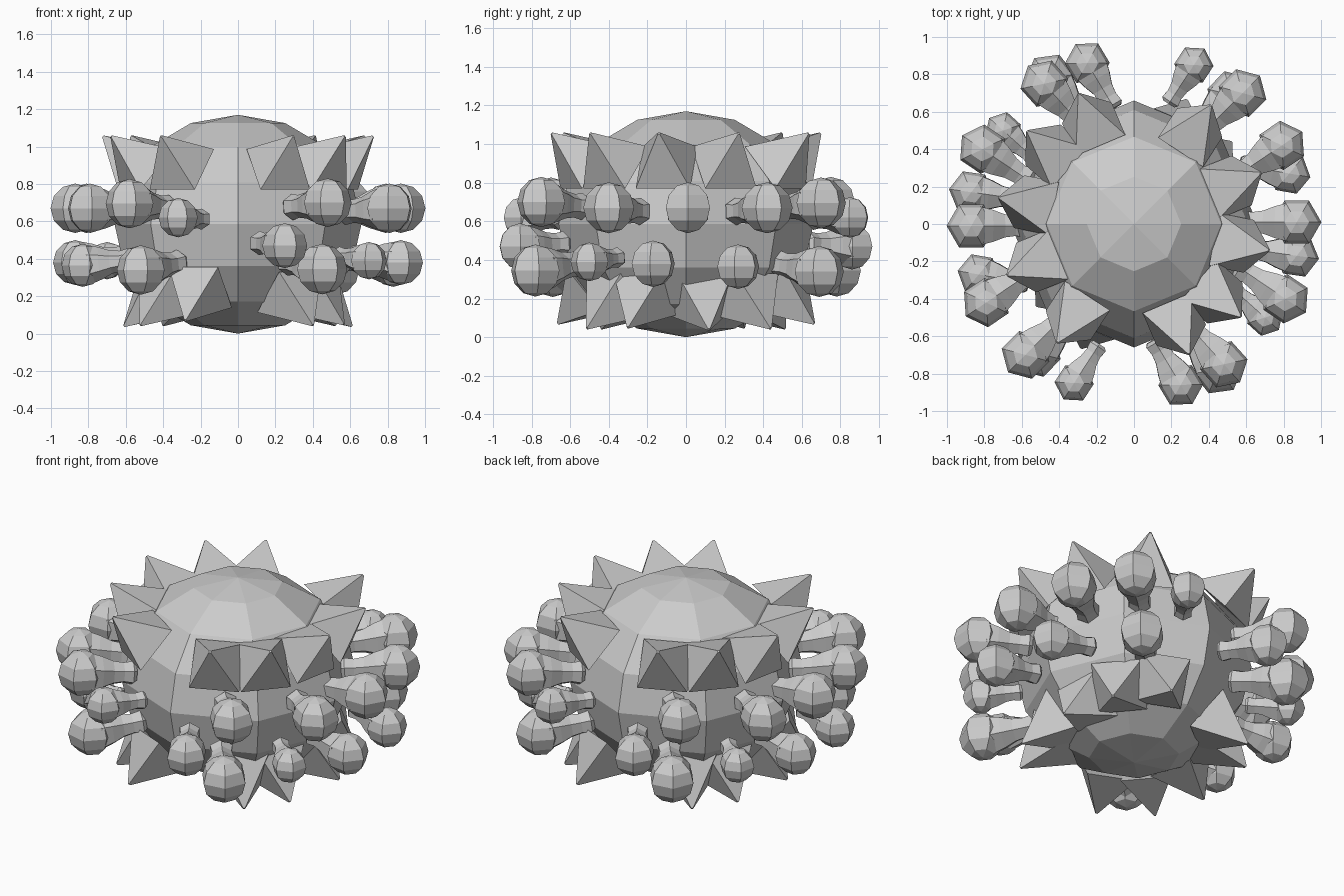
import bpy
import bmesh
from math import radians, cos, sin
from mathutils import Matrix, Vector

if "Cube" in bpy.data.objects:
    bpy.data.objects.remove(bpy.data.objects["Cube"])

grey = bpy.data.materials.new("plain_grey")
grey.use_nodes = True
GREY = (0.6, 0.6, 0.6, 1)
grey.diffuse_color = GREY
grey.node_tree.nodes["Principled BSDF"].inputs["Base Color"].default_value = GREY

MID = 0.585


def finish(bm, name):
    bmesh.ops.recalc_face_normals(bm, faces=bm.faces)
    mesh = bpy.data.meshes.new(name)
    bm.to_mesh(mesh)
    bm.free()
    mesh.materials.append(grey)
    obj = bpy.data.objects.new(name, mesh)
    bpy.context.collection.objects.link(obj)


def aim(direction):
    """Local z along the direction, local y kept level."""
    z = direction.normalized()
    y = Vector((0, 0, 1)).cross(z).normalized()
    return Matrix((y.cross(z), y, z)).transposed().to_4x4()


def spike(name, angle, tip_radius, tip_z, tilt):
    """Square pyramid whose base rests on the body."""
    length = 0.27
    a, t = radians(angle), radians(tilt)
    out = Vector((cos(a) * cos(t), sin(a) * cos(t), sin(t)))
    tip = Vector((cos(a) * tip_radius, sin(a) * tip_radius, tip_z))
    bm = bmesh.new()
    bmesh.ops.create_cone(
        bm, cap_ends=True, segments=4, radius1=0.203, radius2=0.008, depth=length,
        matrix=Matrix.Translation(tip - out * length / 2) @ aim(out)
        @ Matrix.Rotation(radians(45), 4, "Z"))
    finish(bm, name)


def knob(name, x, y, z, r, heading, turn):
    """Faceted ball on a flared stem that runs back to the body."""
    a = radians(heading + turn)
    centre = Vector((x, y, z))
    out = Vector((cos(a), sin(a), (z - 0.56) * 0.6))
    bm = bmesh.new()
    bmesh.ops.create_uvsphere(
        bm, u_segments=6, v_segments=6, radius=r,
        matrix=Matrix.Translation(centre) @ Matrix.Rotation(a + radians(30), 4, "Z"))
    place = Matrix.Translation(centre) @ aim(out)
    rings = []
    for back, radius in ((0.35, 0.9), (0.85, 0.75), (1.35, 0.54), (1.8, 0.47),
                         (2.2, 0.54), (2.35, 0.4)):
        rings.append([bm.verts.new(place @ Vector((
            r * radius * cos(radians(60 * i)), r * radius * sin(radians(60 * i)), -r * back)))
            for i in range(6)])
    for lo, hi in zip(rings, rings[1:]):
        for i in range(6):
            j = (i + 1) % 6
            bm.faces.new((lo[i], lo[j], hi[j], hi[i]))
    bm.faces.new(rings[0])
    bm.faces.new(rings[-1])
    finish(bm, name)


# Body: eight-sided faceted ball, slightly flattened
bm = bmesh.new()
bmesh.ops.create_uvsphere(
    bm, u_segments=8, v_segments=8, radius=1,
    matrix=Matrix.Translation((0, 0, MID)) @ Matrix.Diagonal((0.66, 0.66, MID, 1)))
finish(bm, "body")

# Half of each set; the other half is turned by 180 degrees
upper_spikes = ((22, 0.73), (57, 0.755), (113, 0.755), (139, 0.755), (169, 0.735))
lower_spikes = ((11, 0.62, 0.04), (40, 0.68, 0.045), (67, 0.72, 0.07),
                (-28, 0.64, 0.05), (-52, 0.65, 0.045))
knobs = {
    "upper": ((0.87, 0.01, 0.67, 0.132, 0), (0.79, 0.42, 0.67, 0.132, 34),
              (0.58, 0.70, 0.695, 0.132, 45), (0.32, 0.85, 0.62, 0.105, 57),
              (0.81, -0.40, 0.67, 0.132, -34), (0.48, -0.75, 0.70, 0.13, -48)),
    "lower": ((0.87, -0.17, 0.38, 0.12, -8), (0.83, 0.27, 0.365, 0.115, -10),
              (0.52, 0.69, 0.34, 0.132, 46), (0.70, -0.50, 0.39, 0.1, -42),
              (0.25, -0.86, 0.47, 0.12, -59), (0.45, -0.78, 0.345, 0.135, -52)),
}
for side, turn in (("left", 0), ("right", 180)):
    for n, (angle, radius) in enumerate(upper_spikes):
        spike(f"upper_spike_{side}_{n}", angle + turn, radius, 1.055, 41)
    for n, (angle, radius, tip_z) in enumerate(lower_spikes):
        spike(f"lower_spike_{side}_{n}", angle + turn, radius, tip_z, -41)
    s = 1 if turn == 0 else -1
    for row, items in knobs.items():
        for n, (x, y, z, r, heading) in enumerate(items):
            knob(f"{row}_knob_{side}_{n}", s * x, s * y, z, r, heading, turn)
